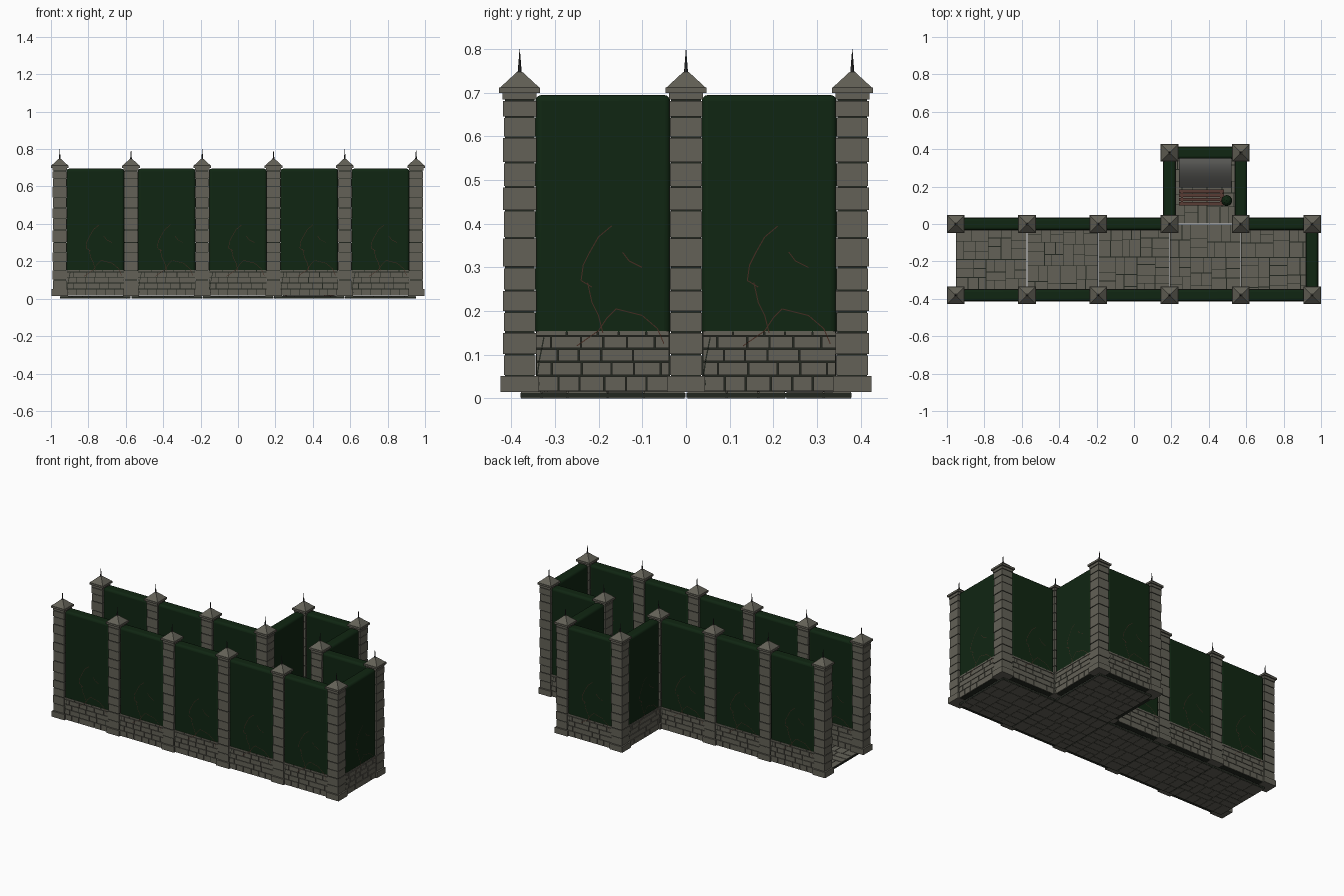
import bpy, bmesh, math, random
from mathutils import Matrix, Vector

if "Cube" in bpy.data.objects:
    bpy.data.objects.remove(bpy.data.objects["Cube"])

random.seed(4)
S = 0.381                                   # bay spacing
XS = [-0.953 + S * i for i in range(6)]


def material(name, rgb):
    m = bpy.data.materials.new(name)
    m.diffuse_color = (*rgb, 1)
    m.use_nodes = True
    m.node_tree.nodes["Principled BSDF"].inputs["Base Color"].default_value = m.diffuse_color
    return m


STONE = material("grey stone", (0.125, 0.12, 0.095))
JOINT = material("dark joint", (0.016, 0.02, 0.014))
LEAF = material("hedge green", (0.005, 0.019, 0.006))
VINE = material("dry vine", (0.06, 0.025, 0.016))
IRON = material("dark iron", (0.03, 0.03, 0.03))
WOOD = material("red brown wood", (0.10, 0.045, 0.035))
SLATE = material("smooth grey", (0.13, 0.13, 0.12))


def box(bm, x0, x1, y0, y1, z0, z1, mat=0):
    m = Matrix.Translation(((x0 + x1) / 2, (y0 + y1) / 2, (z0 + z1) / 2)) @ \
        Matrix.Diagonal((x1 - x0, y1 - y0, z1 - z0, 1))
    r = bmesh.ops.create_cube(bm, size=1, matrix=m)
    for f in {f for v in r["verts"] for f in v.link_faces}:
        f.material_index = mat


def cone(bm, sides, r1, r2, z0, z1, mat=0, x=0, y=0):
    m = Matrix.Translation((x, y, (z0 + z1) / 2)) @ Matrix.Rotation(math.pi / 4, 4, 'Z')
    r = bmesh.ops.create_cone(bm, cap_ends=True, segments=sides, radius1=r1,
                              radius2=r2, depth=z1 - z0, matrix=m)
    for f in {f for v in r["verts"] for f in v.link_faces}:
        f.material_index = mat


def finish(bm, name, mats):
    me = bpy.data.meshes.new(name)
    bm.to_mesh(me)
    bm.free()
    for m in mats:
        me.materials.append(m)
    return me


def place(me, name, x=0, y=0, turn=0):
    ob = bpy.data.objects.new(name, me)
    ob.location = (x, y, 0)
    ob.rotation_euler.z = math.radians(turn)
    bpy.context.collection.objects.link(ob)
    return ob


# Pillar: plinth, stacked blocks over a dark core, cap, pyramid and spike
def pillar_mesh():
    bm = bmesh.new()
    box(bm, -.044, .044, -.044, .044, .015, .051)
    box(bm, -.034, .034, -.034, .034, .04, .70, 1)
    levels = [.051, .1, .152, .198, .248, .3, .368, .43, .485, .54, .598, .644, .683]
    for i, (a, b) in enumerate(zip(levels, levels[1:])):
        h = .037 + (.001 if i % 2 else -.0005)
        box(bm, -h, h, -h, h, a + .002, b - .002)
    box(bm, -.039, .039, -.039, .039, .685, .70)
    box(bm, -.047, .047, -.047, .047, .70, .712)
    q = math.sqrt(2)
    cone(bm, 4, .045 * q, .006 * q, .712, .748)
    cone(bm, 6, .005, .0004, .745, .80, 2)
    return finish(bm, "pillar", [STONE, JOINT, IRON])


# Low brick wall of one bay
def wall_mesh():
    bm = bmesh.new()
    L = S / 2 - .037
    box(bm, -L, L, -.030, .030, .016, .152, 1)
    rows = [.015, .052, .084, .114, .143, .156]
    for i, (a, b) in enumerate(zip(rows, rows[1:])):
        x, n = -L, 0
        while x < L - .001:
            w = random.uniform(.045, .075) * (.5 if n == 0 and i % 2 else 1)
            e = L if x + w > L - .02 else x + w
            box(bm, x + .0015, e - .0015, -.034, .034, a + .0015, b - .0015)
            x, n = e, n + 1
    return finish(bm, "low_wall", [STONE, JOINT])


# Clipped hedge of one bay with rounded edges
def hedge_mesh():
    bm = bmesh.new()
    L = S / 2 - .036
    box(bm, -L, L, -.032, .032, .152, .695)
    edges = [e for e in bm.edges if max(v.co.z for v in e.verts) > .6]
    bmesh.ops.bevel(bm, geom=edges, offset=.014, segments=3, profile=.5, affect='EDGES')
    me = finish(bm, "hedge", [LEAF])
    for p in me.polygons:
        p.use_smooth = max(abs(c) for c in p.normal) < .99
    return me


# Dry vine strands and a wall crack lying on both faces of a bay
def strands(bm, path, half, mat):
    for side in (1, -1):
        for (xa, za), (xb, zb) in zip(path, path[1:]):
            d = Vector((xb - xa, zb - za)).normalized() * half
            pts = [(xa - d.y, za + d.x), (xa + d.y, za - d.x),
                   (xb + d.y, zb - d.x), (xb - d.y, zb + d.x)]
            f = bm.faces.new([bm.verts.new((x * side, -.0352 * side, z)) for x, z in pts])
            f.material_index = mat


def vine_mesh():
    bm = bmesh.new()
    for path in (
            [(.02, .395), (-.01, .37), (-.03, .335), (-.045, .305), (-.05, .27), (-.025, .255)],
            [(-.035, .265), (-.025, .22), (-.01, .19), (.0, .15)],
            [(.045, .335), (.06, .315), (.09, .30)],
            [(-.06, .12), (-.01, .155), (.01, .185), (.03, .205), (.05, .20),
             (.09, .19), (.125, .16), (.14, .125)]):
        strands(bm, path, .0011, 0)
    strands(bm, [(-.135, .14), (-.145, .09), (-.15, .055), (-.146, .03)], .0015, 1)
    return finish(bm, "vine", [VINE, JOINT])


# Paved floor square of irregular slabs on a dark bed
def paving_mesh():
    bm = bmesh.new()
    h = S / 2 - .0015
    box(bm, -h, h, -h, h, .0015, .0125, 1)

    def split(x0, x1, y0, y1):
        w, d = x1 - x0, y1 - y0
        if max(w, d) < .095 or (max(w, d) < .14 and min(w, d) < .06):
            box(bm, x0 + .0018, x1 - .0018, y0 + .0018, y1 - .0018, 0,
                .0145 + random.uniform(0, .001))
            return
        t = random.uniform(.38, .62)
        if w > d:
            split(x0, x0 + w * t, y0, y1)
            split(x0 + w * t, x1, y0, y1)
        else:
            split(x0, x1, y0, y0 + d * t)
            split(x0, x1, y0 + d * t, y1)
    split(-h, h, -h, h)
    return finish(bm, "paving", [STONE, JOINT])


PILLAR, WALL, HEDGE, VINES = pillar_mesh(), wall_mesh(), hedge_mesh(), vine_mesh()

for x in XS:
    for y in (-S, 0):
        place(PILLAR, "pillar", x, y)
for x in XS[3:5]:
    place(PILLAR, "pillar", x, S)

# Bays: centre and facing of every closed side
mids = [x + S / 2 for x in XS[:5]]
bays = [(x, -S, 0) for x in mids]
bays += [(x, 0, 180) for i, x in enumerate(mids) if i != 3]
bays += [(XS[5], -S / 2, 90), (XS[4], S / 2, 90), (XS[3], S / 2, -90), (mids[3], S, 180)]
for x, y, turn in bays:
    place(WALL, "low_wall", x, y, turn)
    place(HEDGE, "hedge", x, y, turn)
    place(VINES, "vine", x, y, turn)

for x, y in [(x, -S / 2) for x in mids] + [(mids[3], S / 2)]:
    place(paving_mesh(), "paving", x, y)

# Alcove: wooden bench in front of a curved shelter
cx = mids[3]
bm = bmesh.new()
for y in (.10, .122, .144, .166):
    box(bm, cx - .14, cx + .10, y, y + .018, .085, .093)
for x in (cx - .13, cx + .08):
    box(bm, x, x + .012, .102, .182, .015, .085)
place(finish(bm, "bench", [WOOD]), "bench")

bm = bmesh.new()
arc = [(.195 + .155 * t, .17 + .09 * math.sin(t * math.pi / 2)) for t in [i / 8 for i in range(9)]]
ring = arc + [(.35, .015), (.195, .015)]
sides = [[bm.verts.new((x, y, z)) for y, z in ring] for x in (cx - .14, cx + .14)]
n = len(ring)
for i in range(n):
    f = bm.faces.new([sides[0][i], sides[0][(i + 1) % n], sides[1][(i + 1) % n], sides[1][i]])
    f.smooth = i < 8
for s in sides:
    bm.faces.new(s)
bmesh.ops.recalc_face_normals(bm, faces=bm.faces)
place(finish(bm, "curved_shelter", [SLATE]), "curved_shelter")

bm = bmesh.new()
cone(bm, 10, .016, .022, .015, .06, 1, cx + .115, .125)
bmesh.ops.create_icosphere(bm, subdivisions=2, radius=.03,
                           matrix=Matrix.Translation((cx + .115, .125, .085)))
place(finish(bm, "potted_shrub", [LEAF, WOOD]), "potted_shrub")
